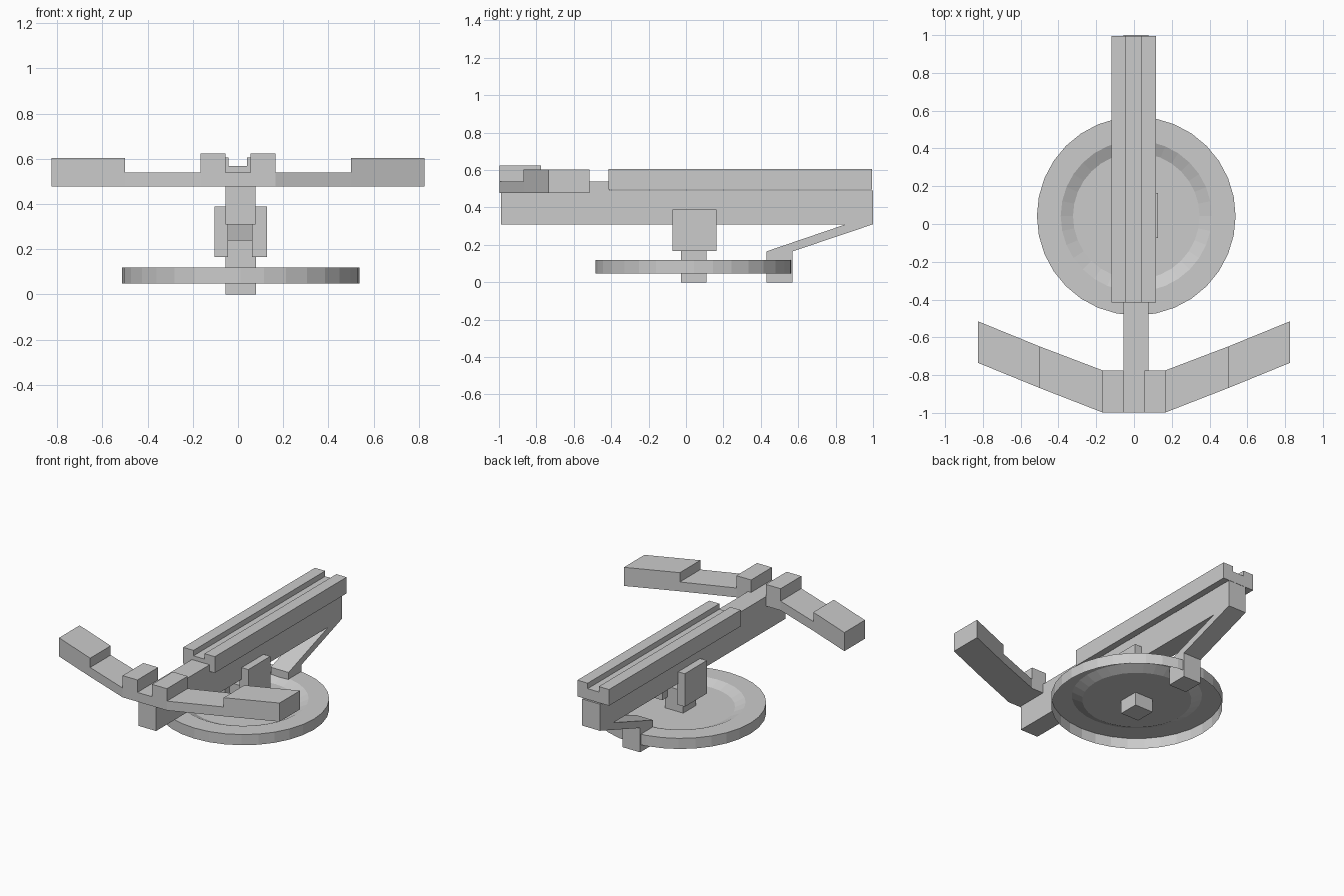
import bpy, bmesh, math

if "Cube" in bpy.data.objects:
    bpy.data.objects.remove(bpy.data.objects["Cube"])


def mesh_object(name, bm):
    bmesh.ops.recalc_face_normals(bm, faces=bm.faces[:])
    me = bpy.data.meshes.new(name)
    bm.to_mesh(me)
    bm.free()
    ob = bpy.data.objects.new(name, me)
    bpy.context.collection.objects.link(ob)
    return ob


def prism(name, profile, axis, lo, hi):
    """Extrude a 2D outline along an axis from lo to hi."""
    place = {'x': lambda a, b, c: (c, a, b),
             'y': lambda a, b, c: (a, c, b),
             'z': lambda a, b, c: (a, b, c)}[axis]
    bm = bmesh.new()
    bottom = [bm.verts.new(place(a, b, lo)) for a, b in profile]
    top = [bm.verts.new(place(a, b, hi)) for a, b in profile]
    bm.faces.new(bottom)
    bm.faces.new(top)
    n = len(profile)
    for i in range(n):
        j = (i + 1) % n
        bm.faces.new((bottom[i], bottom[j], top[j], top[i]))
    return mesh_object(name, bm)


def box(name, x0, x1, y0, y1, z0, z1):
    return prism(name, [(x0, y0), (x1, y0), (x1, y1), (x0, y1)], 'z', z0, z1)


# Round base plate: outer wall and dished top, open underneath
cx, cy, seg = 0.012, 0.042, 32
bm = bmesh.new()
rings = []
for r, z in [(0.526, 0.048), (0.526, 0.12), (0.40, 0.12), (0.335, 0.09)]:
    rings.append([bm.verts.new((cx + r * math.cos(2 * math.pi * i / seg),
                                cy + r * math.sin(2 * math.pi * i / seg), z))
                  for i in range(seg)])
for a, b in zip(rings, rings[1:]):
    for i in range(seg):
        j = (i + 1) % seg
        bm.faces.new((a[i], a[j], b[j], b[i]))
bm.faces.new(rings[-1])
base = mesh_object("base_plate", bm)
# keep the dish facing up
if base.data.polygons[-1].normal.z < 0:
    base.data.flip_normals()

# Pivot post and its cheek plates
box("pivot_post", -0.056, 0.08, -0.027, 0.11, 0.0, 0.24)
box("cheek_plate_left", -0.105, -0.045, -0.073, 0.163, 0.166, 0.39)
box("cheek_plate_right", 0.063, 0.128, -0.073, 0.163, 0.166, 0.39)

# Main beam: higher in front of the rail, lower beneath it
prism("main_beam", [(-0.988, 0.31), (1.0, 0.31), (1.0, 0.49), (-0.41, 0.49),
                    (-0.41, 0.54), (-0.988, 0.54)], 'x', -0.055, 0.078)

# Grooved bolt rail
prism("bolt_rail", [(-0.12, 0.495), (0.117, 0.495), (0.117, 0.605), (0.04, 0.605),
                    (0.04, 0.568), (-0.043, 0.568), (-0.043, 0.605), (-0.12, 0.605)],
      'y', -0.415, 0.995)

# Rear brace with foot
prism("rear_brace", [(0.43, 0.0), (0.57, 0.0), (0.57, 0.165), (1.0, 0.31),
                     (0.855, 0.31), (0.43, 0.165)], 'x', -0.055, 0.078)

# Bow: centre block, then limb, thick tip and guide block on each side
box("bow_centre", -0.166, 0.166, -0.998, -0.775, 0.477, 0.54)
for side, s in (("left", -1), ("right", 1)):
    prism("bow_limb_" + side, [(s * 0.166, -0.998), (s * 0.5, -0.868),
                               (s * 0.5, -0.648), (s * 0.166, -0.775)], 'z', 0.477, 0.54)
    prism("bow_tip_" + side, [(s * 0.5, -0.868), (s * 0.826, -0.735),
                              (s * 0.826, -0.515), (s * 0.5, -0.648)], 'z', 0.477, 0.603)
    x0, x1 = sorted((s * 0.055, s * 0.166))
    box("guide_block_" + side, x0, x1, -0.998, -0.775, 0.535, 0.624)
